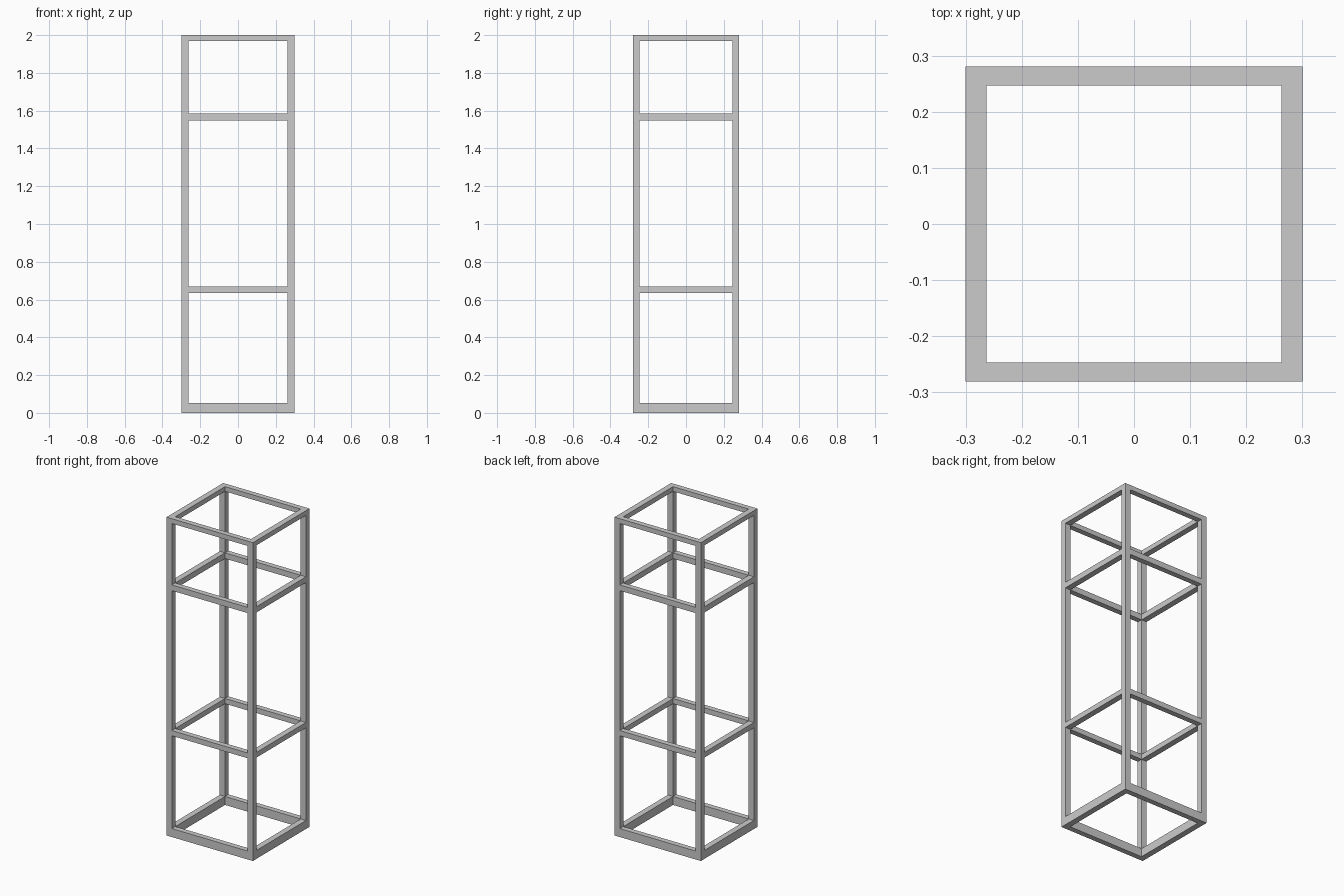
import bpy

if "Cube" in bpy.data.objects:
    bpy.data.objects.remove(bpy.data.objects["Cube"])

X, Y = 0.30, 0.281          # outer half sizes
TX, TY = 0.037, 0.034       # post section
IX, IY = X - TX, Y - TY     # inner half sizes


def box(name, x0, x1, y0, y1, z0, z1):
    bpy.ops.mesh.primitive_cube_add(
        size=1, location=((x0 + x1) / 2, (y0 + y1) / 2, (z0 + z1) / 2))
    ob = bpy.context.object
    ob.name = name
    ob.scale = (x1 - x0, y1 - y0, z1 - z0)
    bpy.ops.object.transform_apply(location=False, rotation=False, scale=True)
    return ob


# Four full-height corner posts
for xn, x0 in (("left", -X), ("right", IX)):
    for yn, y0 in (("front", -Y), ("back", IY)):
        box(f"{yn}_{xn}_post", x0, x0 + TX, y0, y0 + TY, 0, 2)

# Rings of rails fitted between the posts
levels = {
    "base": (0.0, 0.053),
    "lower": (0.636, 0.669),
    "upper": (1.548, 1.584),
    "top": (1.97, 2.0),
}
for level, (z0, z1) in levels.items():
    box(f"{level}_front_rail", -IX, IX, -Y, -IY, z0, z1)
    box(f"{level}_back_rail", -IX, IX, IY, Y, z0, z1)
    box(f"{level}_left_rail", -X, -IX, -IY, IY, z0, z1)
    box(f"{level}_right_rail", IX, X, -IY, IY, z0, z1)
